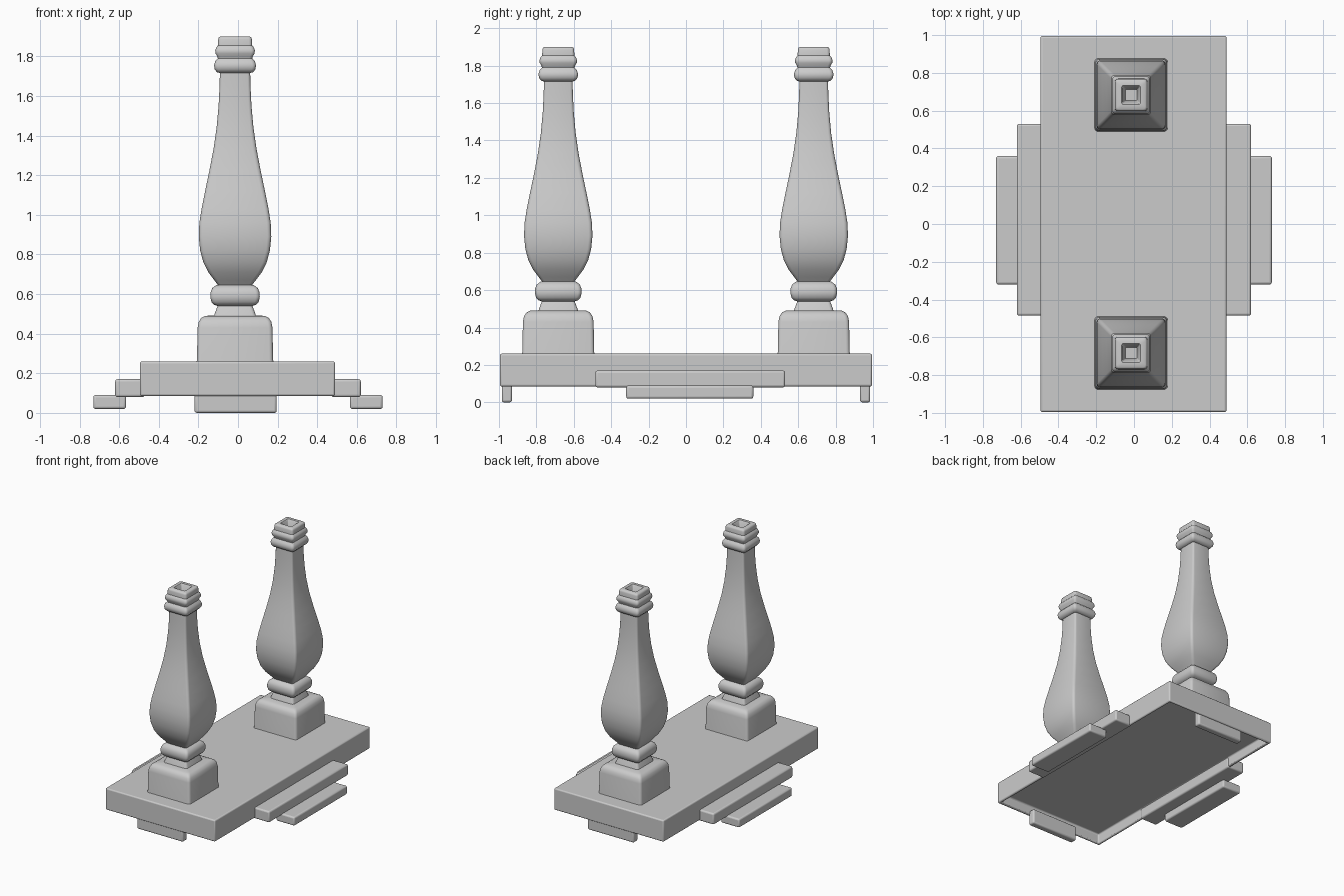
import bpy, bmesh, math

if "Cube" in bpy.data.objects:
    bpy.data.objects.remove(bpy.data.objects["Cube"])


def finish(name, bm, bevel=0.0):
    bmesh.ops.recalc_face_normals(bm, faces=bm.faces[:])
    me = bpy.data.meshes.new(name)
    bm.to_mesh(me)
    bm.free()
    ob = bpy.data.objects.new(name, me)
    bpy.context.collection.objects.link(ob)
    if bevel:
        mod = ob.modifiers.new("soft_edges", 'BEVEL')
        mod.width = bevel
        mod.segments = 3
        mod.limit_method = 'ANGLE'
    bpy.ops.object.select_all(action='DESELECT')
    ob.select_set(True)
    bpy.context.view_layer.objects.active = ob
    bpy.ops.object.shade_smooth_by_angle(angle=math.radians(40))
    return ob


def box(name, x0, x1, y0, y1, z0, z1, bevel=0.012, recess=None):
    bm = bmesh.new()
    bmesh.ops.create_cube(bm, size=1)
    for v in bm.verts:
        v.co = ((x0 + x1) / 2 + v.co.x * (x1 - x0),
                (y0 + y1) / 2 + v.co.y * (y1 - y0),
                (z0 + z1) / 2 + v.co.z * (z1 - z0))
    if recess:
        # hollow underside: inset the bottom, then push a second inset upward
        rim, depth = recess
        bm.normal_update()
        bottom = min(bm.faces, key=lambda f: f.calc_center_median().z)
        bmesh.ops.inset_region(bm, faces=[bottom], thickness=rim)
        ext = bmesh.ops.extrude_discrete_faces(bm, faces=[bottom])
        for v in ext["faces"][0].verts:
            v.co.z += depth
    return finish(name, bm, bevel)


def square_loft(name, cx, cy, profile):
    """Stack rounded-square sections given as (z, half width)."""
    bm = bmesh.new()
    rings = []
    for z, h in profile:
        r = min(0.02, h * 0.18)
        ring = []
        for q in range(4):
            mid = math.pi / 4 + q * math.pi / 2
            sx, sy = math.copysign(1, math.cos(mid)), math.copysign(1, math.sin(mid))
            for k in range(4):
                a = q * math.pi / 2 + k * math.pi / 6
                ring.append(bm.verts.new((cx + sx * (h - r) + r * math.cos(a),
                                          cy + sy * (h - r) + r * math.sin(a), z)))
        rings.append(ring)
    for a, b in zip(rings, rings[1:]):
        n = len(a)
        for i in range(n):
            bm.faces.new((a[i], a[(i + 1) % n], b[(i + 1) % n], b[i]))
    bm.faces.new(rings[0])
    bm.faces.new(rings[-1])
    return finish(name, bm)


# Base slab with hollow underside
box("base_slab", -0.495, 0.49, -0.995, 0.995, 0.085, 0.26, 0.01, recess=(0.03, 0.08))

# Stepped trim on the long sides and feet under the short ends
for side, s in (("left", -1), ("right", 1)):
    xs = sorted((s * 0.47, s * 0.62))
    box(f"upper_step_{side}", *xs, -0.485, 0.53, 0.08, 0.17)
    xs = sorted((s * 0.565, s * 0.73))
    box(f"lower_step_{side}", *xs, -0.32, 0.36, 0.02, 0.09)
for end, s in (("front", -1), ("back", 1)):
    ys = sorted((s * 0.93, s * 0.985))
    box(f"foot_{end}", -0.22, 0.195, *ys, 0.0, 0.12)

PEDESTAL = [(0.24, 0.197), (0.27, 0.192), (0.43, 0.189), (0.46, 0.183),
            (0.48, 0.17), (0.49, 0.15), (0.492, 0.08)]
NECK_RING = [(0.48, 0.108), (0.50, 0.103), (0.54, 0.088), (0.545, 0.105), (0.56, 0.119),
             (0.585, 0.125), (0.61, 0.123), (0.63, 0.115), (0.645, 0.095), (0.65, 0.07)]
BODY = [(0.64, 0.082), (0.67, 0.105), (0.71, 0.135), (0.76, 0.16), (0.82, 0.176),
        (0.89, 0.183), (0.96, 0.18), (1.03, 0.169), (1.12, 0.151), (1.22, 0.13),
        (1.33, 0.109), (1.44, 0.093), (1.55, 0.083), (1.65, 0.078), (1.74, 0.076)]
# Two rings, then the rim and the square socket in its top
COLLAR = [(1.715, 0.075), (1.72, 0.092), (1.735, 0.103), (1.755, 0.106), (1.775, 0.1),
          (1.79, 0.087), (1.80, 0.09), (1.815, 0.099), (1.83, 0.1), (1.845, 0.095),
          (1.855, 0.086), (1.885, 0.085), (1.895, 0.082), (1.9, 0.075),
          (1.9, 0.05), (1.893, 0.044), (1.80, 0.03)]

# Two square balusters
for end, y in (("front", -0.683), ("back", 0.683)):
    for part, profile in (("pedestal", PEDESTAL), ("neck_ring", NECK_RING),
                          ("body", BODY), ("collar", COLLAR)):
        square_loft(f"baluster_{part}_{end}", -0.015, y, profile)
